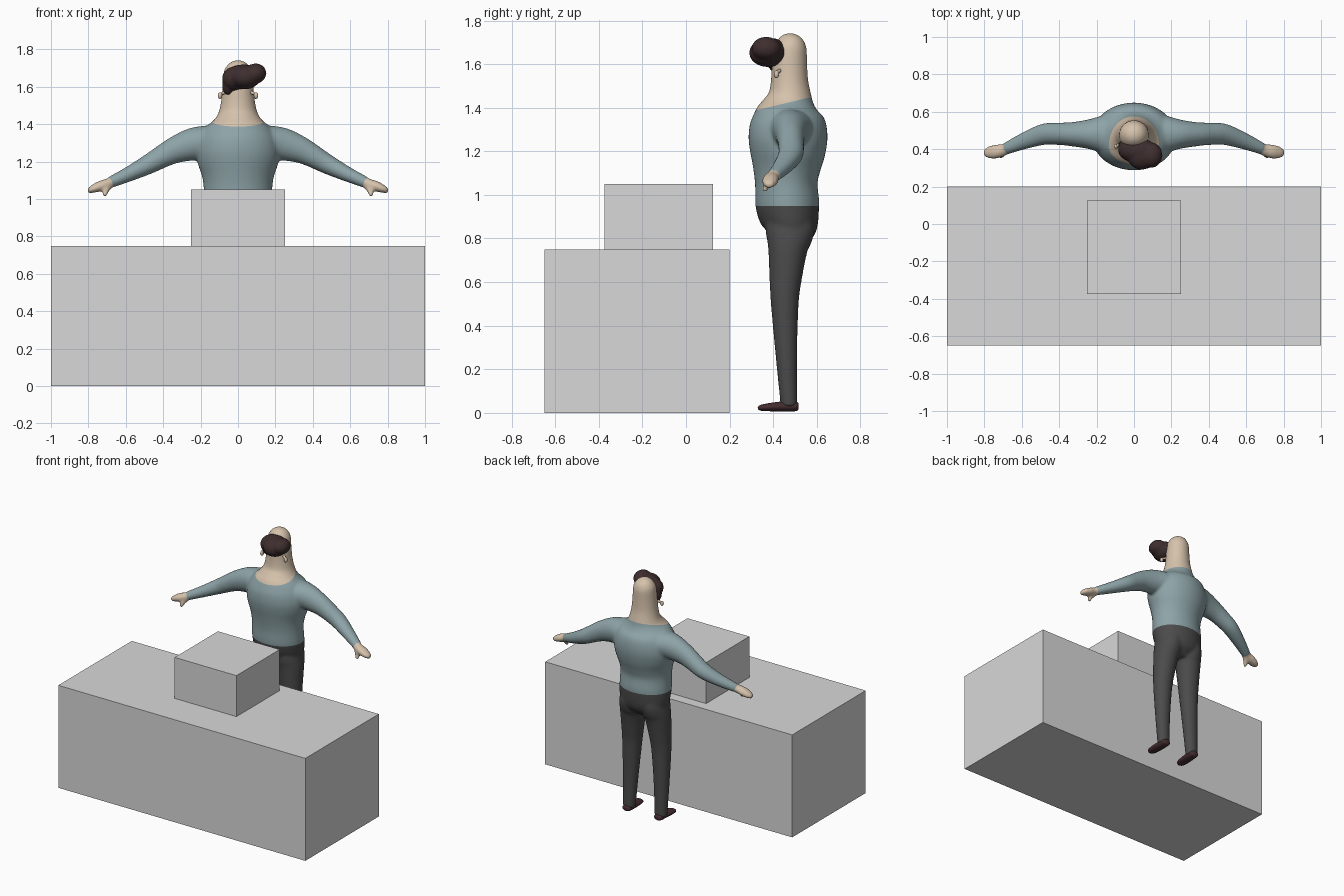
import bpy, bmesh, math
from mathutils import Vector, Matrix

if "Cube" in bpy.data.objects:
    bpy.data.objects.remove(bpy.data.objects["Cube"])


def material(name, rgb):
    m = bpy.data.materials.new(name)
    m.diffuse_color = (*rgb, 1)
    m.use_nodes = True
    m.node_tree.nodes["Principled BSDF"].inputs["Base Color"].default_value = m.diffuse_color
    return m


GREY = material("plain grey", (0.69, 0.69, 0.69))
SHIRT = material("shirt blue grey", (0.27, 0.37, 0.39))
TROUSERS = material("trouser charcoal", (0.07, 0.07, 0.07))
SKIN = material("skin beige", (0.67, 0.54, 0.41))
HAIR = material("hair brown", (0.05, 0.028, 0.028))
SHOE = material("shoe brown", (0.06, 0.026, 0.03))


def add_object(name, bm, mats, smooth=True):
    bmesh.ops.recalc_face_normals(bm, faces=bm.faces)
    for f in bm.faces:
        f.smooth = smooth
    me = bpy.data.meshes.new(name)
    bm.to_mesh(me)
    bm.free()
    for m in mats:
        me.materials.append(m)
    ob = bpy.data.objects.new(name, me)
    bpy.context.collection.objects.link(ob)
    return ob


def rounded(sections, steps=4):
    """Smooth in-between sections (Catmull-Rom)."""
    out, last = [], len(sections) - 1
    for i in range(last):
        p = [sections[min(max(i + k, 0), last)] for k in (-1, 0, 1, 2)]
        for j in range(steps):
            t = j / steps
            out.append([b + 0.5 * t * (c - a + t * (2 * a - 5 * b + 4 * c - d
                        + t * (3 * (b - c) + d - a))) for a, b, c, d in zip(*p)])
    return out + [list(sections[-1])]


def loft(bm, sections, side, n=24):
    """Closed tube through sections (x, y, z, radius along side, other radius)."""
    sections = rounded(sections)
    pts = [Vector(s[:3]) for s in sections]
    rings = []
    for i, s in enumerate(sections):
        d = (pts[min(i + 1, len(pts) - 1)] - pts[max(i - 1, 0)]).normalized()
        u = Vector(side)
        u = (u - d * u.dot(d)).normalized()
        v = d.cross(u)
        rings.append([bm.verts.new(pts[i] + u * s[3] * math.cos(t) + v * s[4] * math.sin(t))
                      for t in (2 * math.pi * k / n for k in range(n))])
    for a, b in zip(rings, rings[1:]):
        for k in range(n):
            bm.faces.new((a[k], a[(k + 1) % n], b[(k + 1) % n], b[k]))
    bm.faces.new(rings[0][::-1])
    bm.faces.new(rings[-1])


def ellipsoid(bm, centre, radii):
    mat = Matrix.Translation(centre) @ Matrix.Diagonal((*radii, 1))
    bmesh.ops.create_icosphere(bm, subdivisions=3, radius=1, matrix=mat)


def flip(sections, s):
    return [(p[0] * s, *p[1:]) for p in sections]


def fuse(ob, voxel, rounds):
    """Blend overlapping volumes into one smooth skin."""
    r = ob.modifiers.new("fuse", 'REMESH')
    r.mode = 'VOXEL'
    r.voxel_size = voxel
    r.use_smooth_shade = True
    s = ob.modifiers.new("soften", 'SMOOTH')
    s.factor = 0.5
    s.iterations = rounds
    dg = bpy.context.evaluated_depsgraph_get()
    me = bpy.data.meshes.new_from_object(ob.evaluated_get(dg))
    ob.modifiers.clear()
    ob.data = me


# Desk and the box standing on it
for name, lo, hi in (("desk", (-1, -0.65, 0), (1, 0.2, 0.75)),
                     ("desk_box", (-0.25, -0.375, 0.75), (0.25, 0.125, 1.05))):
    bm = bmesh.new()
    lo, hi = Vector(lo), Vector(hi)
    bmesh.ops.create_cube(bm, size=1, matrix=Matrix.Translation((lo + hi) / 2)
                          @ Matrix.Diagonal((*(hi - lo), 1)))
    add_object(name, bm, [GREY], smooth=False)

# Body: trunk with neck and head, arms, hands, legs
trunk = [(0.76, .475, .10, .06), (0.80, .476, .15, .095), (0.86, .48, .178, .126),
         (0.95, .466, .185, .146), (1.05, .46, .183, .143), (1.12, .462, .192, .155),
         (1.19, .466, .215, .172), (1.26, .468, .225, .181),
         (1.33, .468, .21, .174), (1.38, .468, .178, .15), (1.42, .472, .13, .12),
         (1.46, .476, .105, .099), (1.52, .475, .091, .086), (1.60, .475, .083, .081),
         (1.67, .478, .078, .076), (1.70, .48, .068, .066), (1.727, .481, .046, .045),
         (1.742, .482, .015, .015)]
arm = [(.05, .48, 1.30, .11, .085), (.15, .48, 1.305, .105, .088), (.24, .48, 1.293, .08, .088),
       (.33, .48, 1.265, .065, .073), (.40, .482, 1.23, .06, .062), (.48, .48, 1.185, .057, .053),
       (.58, .447, 1.135, .046, .041), (.68, .405, 1.09, .033, .031)]
hand = [(.65, .415, 1.10, .029, .027), (.70, .395, 1.082, .033, .027), (.74, .387, 1.068, .038, .028),
        (.78, .382, 1.052, .032, .021), (.804, .38, 1.042, .016, .013)]
thumb = [(.69, .39, 1.07, .02, .02), (.705, .372, 1.045, .017, .017), (.715, .357, 1.015, .012, .012)]
leg = [(.07, .475, .93, .07, .09), (.085, .478, .86, .085, .112), (.092, .473, .80, .09, .106),
       (.10, .467, .75, .088, .091), (.11, .458, .63, .078, .076), (.118, .453, .50, .068, .064),
       (.125, .461, .25, .054, .049), (.128, .473, .03, .044, .039)]
bm = bmesh.new()
loft(bm, [(0, y, z, a, b) for z, y, a, b in trunk], (1, 0, 0), 48)
for s in (-1, 1):
    for part in (arm, hand, thumb):
        loft(bm, flip(part, s), (0, 1, 0))
    loft(bm, flip(leg, s), (1, 0, 0))
body = add_object("body", bm, [])
fuse(body, 0.008, 14)

# Clean colour borders at hem, neckline and cuffs
neck_point, neck_normal = Vector((0, .35, 1.395)), Vector((0, -.24, 1)).normalized()
cuff_point, cuff_normal = Vector((.685, .405, 1.088)), Vector((.86, -.33, -.39)).normalized()
cuffs = [(Vector((s * cuff_point.x, *cuff_point.yz)), Vector((s * cuff_normal.x, *cuff_normal.yz)))
         for s in (-1, 1)]
body.data.materials.clear()
for m in (SHIRT, TROUSERS, SKIN):
    body.data.materials.append(m)
bm = bmesh.new()
bm.from_mesh(body.data)
for co, no in [(Vector((0, 0, .95)), Vector((0, 0, 1))), (neck_point, neck_normal)] + cuffs:
    bmesh.ops.bisect_plane(bm, geom=bm.verts[:] + bm.edges[:] + bm.faces[:],
                           plane_co=co, plane_no=no)
for f in bm.faces:
    c = f.calc_center_median()
    past_cuff = abs(c.x) > .6 and any((c - co).dot(no) > 0 and c.x * co.x > 0 for co, no in cuffs)
    if c.z < .95:
        f.material_index = 1
    elif past_cuff or (c - neck_point).dot(neck_normal) > 0:
        f.material_index = 2
    else:
        f.material_index = 0
    f.smooth = True
bm.to_mesh(body.data)
bm.free()

# Swept hair in front of the head
bm = bmesh.new()
for centre, radii in (((-.018, .40, 1.645), (.068, .065, .064)), ((.04, .375, 1.652), (.08, .086, .066)),
                      ((.095, .368, 1.672), (.057, .068, .054)), ((0, .42, 1.65), (.078, .038, .064)),
                      ((.03, .395, 1.68), (.08, .055, .04)), ((-.052, .415, 1.605), (.034, .038, .05))):
    ellipsoid(bm, centre, radii)
hair = add_object("hair", bm, [HAIR])
fuse(hair, 0.008, 8)
hair.data.materials.clear()
hair.data.materials.append(HAIR)

# Shoes and ears
shoe = [(.128, .517, .03, .018, .012), (.128, .505, .03, .032, .022), (.128, .46, .03, .036, .024),
        (.13, .41, .028, .038, .021), (.132, .365, .025, .035, .017), (.133, .342, .023, .027, .013),
        (.133, .33, .021, .012, .006)]
for s, label in ((-1, "left"), (1, "right")):
    bm = bmesh.new()
    loft(bm, flip(shoe, s), (1, 0, 0))
    add_object("shoe_" + label, bm, [SHOE])
    bm = bmesh.new()
    ellipsoid(bm, (s * .096, .415, 1.553), (.012, .012, .018))
    loft(bm, flip([(.07, .43, 1.57, .009, .009), (.096, .415, 1.56, .007, .007)], s), (0, 1, 0), 12)
    add_object("ear_" + label, bm, [SKIN])
